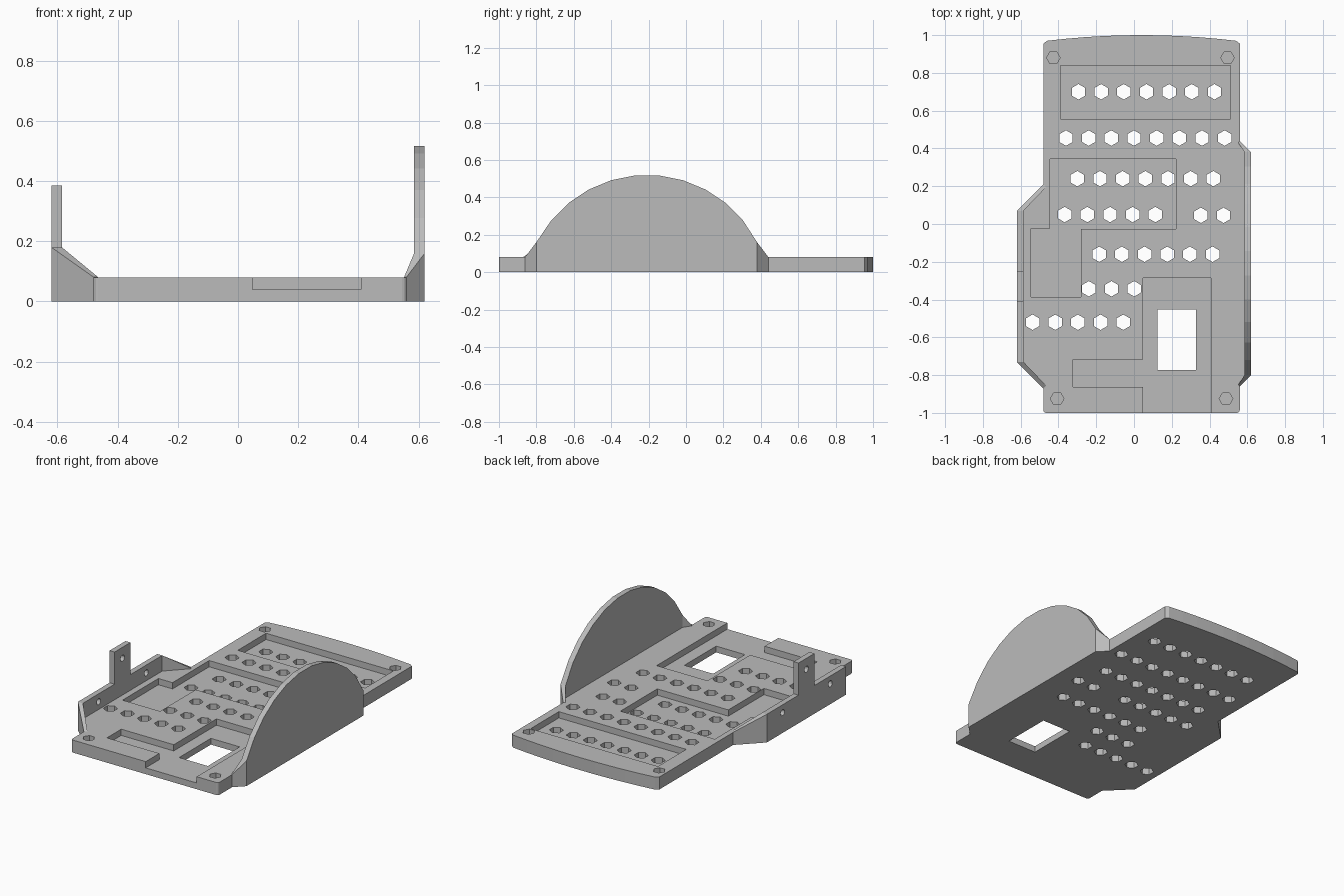
import bpy, bmesh, math

if "Cube" in bpy.data.objects:
    bpy.data.objects.remove(bpy.data.objects["Cube"], do_unlink=True)

grey = bpy.data.materials.new("plain_grey")
grey.use_nodes = True
COLOUR = (0.5, 0.5, 0.5, 1)
grey.diffuse_color = COLOUR
grey.node_tree.nodes["Principled BSDF"].inputs["Base Color"].default_value = COLOUR


def finish(name, bm):
    bmesh.ops.recalc_face_normals(bm, faces=bm.faces)
    mesh = bpy.data.meshes.new(name)
    bm.to_mesh(mesh)
    bm.free()
    mesh.materials.append(grey)
    ob = bpy.data.objects.new(name, mesh)
    bpy.context.collection.objects.link(ob)
    return ob


def prism(bm, points, z0, z1):
    """Extrude a flat outline from z0 up to z1."""
    low = [bm.verts.new((x, y, z0)) for x, y in points]
    high = [bm.verts.new((x, y, z1)) for x, y in points]
    bm.faces.new(low)
    bm.faces.new(high)
    for i in range(len(points)):
        j = (i + 1) % len(points)
        bm.faces.new((low[i], low[j], high[j], high[i]))


def ring(cx, cy, r, sides, turn=0.0):
    return [(cx + r * math.cos(turn + math.tau * i / sides),
             cy + r * math.sin(turn + math.tau * i / sides)) for i in range(sides)]


def rect(x0, x1, y0, y1):
    return [(x0, y0), (x1, y0), (x1, y1), (x0, y1)]


def corner(cx, cy, r, start):
    """Quarter-round outline corner."""
    return [(cx + r * math.cos(math.radians(start + a)),
             cy + r * math.sin(math.radians(start + a))) for a in (0, 30, 60, 90)]


def wall(name, sections, z0):
    """Loft a thin wall through (outer xy, inner xy, top height) sections."""
    bm = bmesh.new()
    loops = [[bm.verts.new((*p, z)) for p, z in
              ((o, z0), (i, z0), (i, top), (o, top))] for o, i, top in sections]
    for a, b in zip(loops, loops[1:]):
        for k in range(4):
            n = (k + 1) % 4
            bm.faces.new((a[k], a[n], b[n], b[k]))
    bm.faces.new(loops[0])
    bm.faces.new(loops[-1])
    return finish(name, bm)


def cut(ob, *cutters):
    """Subtract cutters from an object, then drop them."""
    for c in cutters:
        c.hide_render = True
        mod = ob.modifiers.new("cut", 'BOOLEAN')
        mod.operation = 'DIFFERENCE'
        mod.solver = 'EXACT'
        mod.object = c
    graph = bpy.context.evaluated_depsgraph_get()
    mesh = bpy.data.meshes.new_from_object(ob.evaluated_get(graph))
    ob.modifiers.clear()
    ob.data = mesh
    for c in cutters:
        bpy.data.objects.remove(c, do_unlink=True)


TOP, FLOOR = 0.08, 0.04

# Base plate: bowed back edge, rounded corners, flared sides
back_edge = [(0.04 + 0.5 * t / 5, 1 - 0.03 * (t / 5) ** 2) for t in range(5, -6, -1)]
outline = (corner(-0.465, -0.985, 0.015, 180) + corner(0.545, -0.985, 0.015, 270)
           + [(0.56, -0.86), (0.62, -0.8), (0.62, 0.38), (0.56, 0.44), (0.56, 0.955)]
           + back_edge
           + [(-0.48, 0.955), (-0.48, 0.21), (-0.62, 0.07), (-0.62, -0.73), (-0.48, -0.87)])
bm = bmesh.new()
prism(bm, outline, 0, TOP)
plate = finish("base_plate", bm)

# Recessed pockets and blind corner holes
pockets = [
    rect(-0.39, 0.51, 0.555, 0.84),
    [(-0.445, 0.345), (0.222, 0.345), (0.222, -0.027), (-0.28, -0.027),
     (-0.28, -0.387), (-0.545, -0.387), (-0.545, -0.025), (-0.445, -0.025)],
    [(0.048, -0.286), (0.408, -0.286), (0.408, -1.1), (0.048, -1.1),
     (0.048, -0.862), (-0.323, -0.862), (-0.323, -0.717), (0.048, -0.717)],
]
pockets += [ring(x, y, 0.036, 6) for x, y in
            ((-0.427, 0.88), (0.495, 0.88), (-0.407, -0.925), (0.487, -0.925))]
bm = bmesh.new()
for p in pockets:
    prism(bm, p, FLOOR, 0.2)
pocket_cutter = finish("pocket_cutter", bm)

# Rows of hexagonal through holes (start x, y, count) and the window
rows = [(-0.294, 0.7, 7), (-0.36, 0.455, 8), (-0.3, 0.24, 7), (-0.367, 0.05, 5),
        (0.354, 0.046, 2), (-0.184, -0.16, 6), (-0.239, -0.343, 3), (-0.537, -0.52, 5)]
bm = bmesh.new()
for x, y, count in rows:
    for i in range(count):
        prism(bm, ring(x + 0.12 * i, y, 0.041, 6, math.pi / 6), -0.1, 0.2)
prism(bm, rect(0.125, 0.328, -0.773, -0.452), -0.1, 0.2)
hole_cutter = finish("hole_cutter", bm)
cut(plate, pocket_cutter, hole_cutter)

# Domed side wall, with short angled ends running down to the plate
step, radius, cy = math.tau / 32, 0.662, -0.208
arc = [(cy + radius * math.sin(step * (k + 0.5)), radius * math.cos(step * (k + 0.5)) - 0.142)
       for k in range(-6, 6)]
arc[0], arc[-1] = (-0.8, 0.16), (0.38, 0.16)
dome = [((0.56, -0.86), (0.552, -0.85), TOP + 0.001)]
dome += [((0.62, y), (0.585, y), z) for y, z in arc]
dome += [((0.56, 0.44), (0.552, 0.43), TOP + 0.001)]
wall("domed_side_wall", dome, TOP)

# Low side wall with sloped diagonal ends
low_wall = wall("low_side_wall", [
    ((-0.48, -0.87), (-0.465, -0.855), TOP + 0.001),
    ((-0.62, -0.73), (-0.585, -0.73), 0.18),
    ((-0.62, 0.07), (-0.585, 0.07), 0.18),
    ((-0.48, 0.21), (-0.465, 0.195), TOP + 0.001)], TOP)

# Upright mounting tab
tab = wall("mounting_tab", [((-0.62, y), (-0.585, y), 0.385) for y in (-0.41, -0.25)], 0.18)


# Round screw holes through the wall and tab
def screw_holes(centres):
    bm = bmesh.new()
    for y, z in centres:
        prism(bm, ring(-z, y, 0.02, 12), -0.7, -0.5)
    for v in bm.verts:
        v.co = (v.co.z, v.co.y, -v.co.x)
    return finish("screw_cutter", bm)


cut(low_wall, screw_holes([(-0.57, 0.13), (-0.09, 0.13)]))
cut(tab, screw_holes([(-0.33, 0.315)]))
